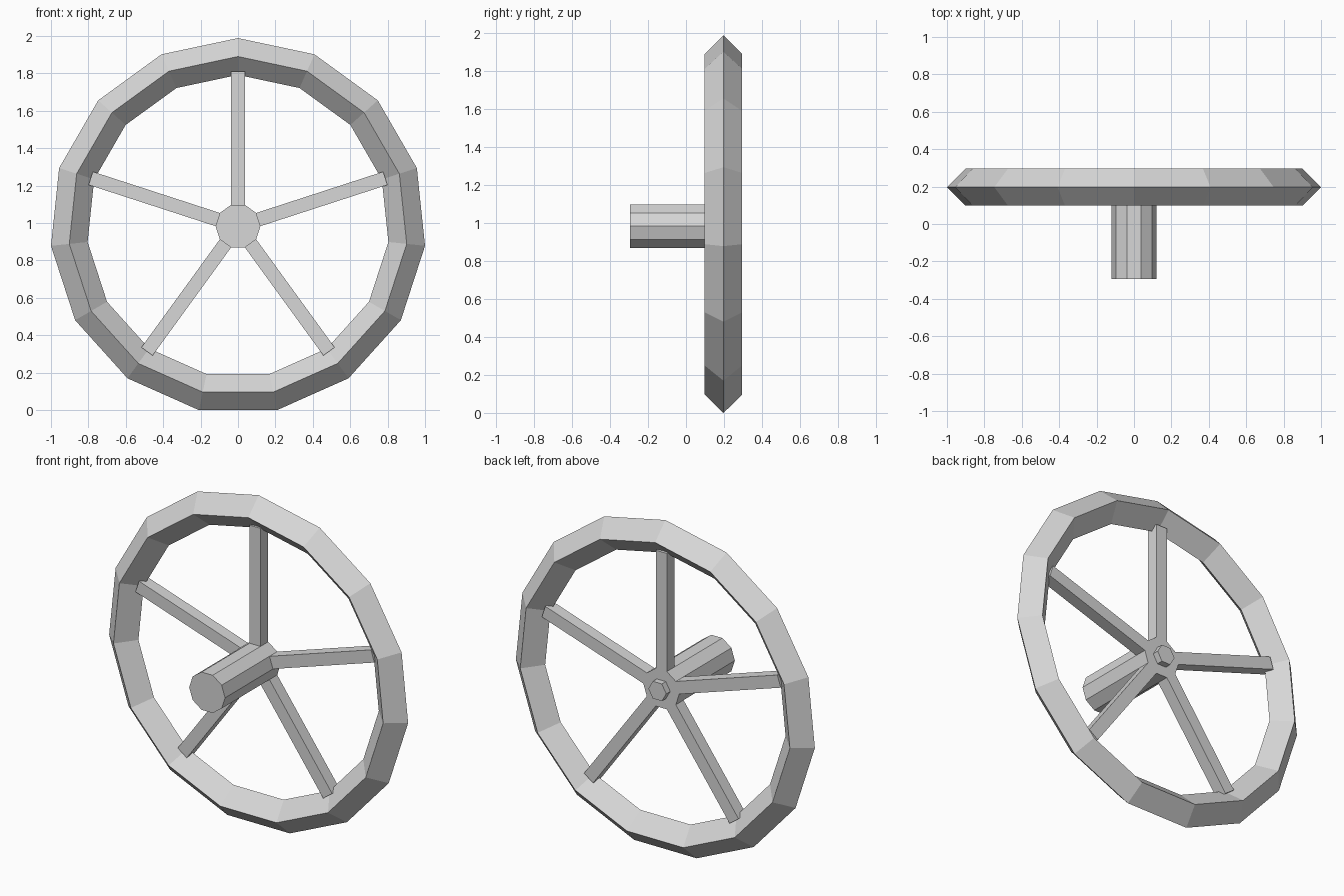
import bpy, bmesh, math
from mathutils import Matrix, Vector

cube = bpy.data.objects.get("Cube")
if cube:
    bpy.data.objects.remove(cube, do_unlink=True)

AXLE_Z = 0.983
SPOKE_FRONT, SPOKE_BACK = 0.162, 0.236

grey = bpy.data.materials.new("light_grey")
grey.use_nodes = True
colour = (0.68, 0.68, 0.68, 1)
grey.diffuse_color = colour
grey.node_tree.nodes["Principled BSDF"].inputs["Base Color"].default_value = colour


def finish(name, bm):
    bmesh.ops.recalc_face_normals(bm, faces=bm.faces)
    mesh = bpy.data.meshes.new(name)
    bm.to_mesh(mesh)
    bm.free()
    mesh.materials.append(grey)
    obj = bpy.data.objects.new(name, mesh)
    obj.location.z = AXLE_Z
    bpy.context.collection.objects.link(obj)
    return obj


def polar(radius, angle, y):
    return Vector((radius * math.cos(angle), y, radius * math.sin(angle)))


def prism(name, sides, radius, y0, y1):
    """Prism along y with a corner pointing to +x."""
    bm = bmesh.new()
    ring = [bm.verts.new(polar(radius, math.tau * i / sides, y0)) for i in range(sides)]
    face = bm.faces.new(ring)
    grown = bmesh.ops.extrude_face_region(bm, geom=[face])
    moved = [v for v in grown["geom"] if isinstance(v, bmesh.types.BMVert)]
    bmesh.ops.translate(bm, verts=moved, vec=(0, y1 - y0, 0))
    return finish(name, bm)


# Rim: diamond section swept round fifteen sides, corner at the top
SIDES, RIM_Y, RIM_R, HALF = 15, 0.197, 0.907, 0.0985
section = [(HALF, 0), (0, HALF), (-HALF, 0), (0, -HALF)]
bm = bmesh.new()
loops = []
for i in range(SIDES):
    angle = math.pi / 2 + math.tau * i / SIDES
    loops.append([bm.verts.new(polar(RIM_R + dr, angle, RIM_Y + dy)) for dr, dy in section])
for i, a in enumerate(loops):
    b = loops[(i + 1) % SIDES]
    for j in range(4):
        k = (j + 1) % 4
        bm.faces.new((a[j], a[k], b[k], b[j]))
finish("rim", bm)

# Ten-sided hub shaft and the hexagonal nut behind it
HUB_R = 0.12
prism("hub_shaft", 10, HUB_R, -0.295, SPOKE_BACK)
prism("hub_nut", 6, 0.06, SPOKE_BACK, 0.274)

# Five spokes growing from every second side of the hub
inner, outer = HUB_R * math.cos(math.pi / 10), 0.828
width = 2 * HUB_R * math.sin(math.pi / 10)
for i in range(5):
    bm = bmesh.new()
    size = Matrix.Diagonal((width, SPOKE_BACK - SPOKE_FRONT, outer - inner, 1))
    place = Matrix.Translation((0, (SPOKE_FRONT + SPOKE_BACK) / 2, (inner + outer) / 2))
    turn = Matrix.Rotation(math.tau * i / 5, 4, 'Y')
    bmesh.ops.create_cube(bm, size=1, matrix=turn @ place @ size)
    finish(f"spoke_{i + 1}", bm)
